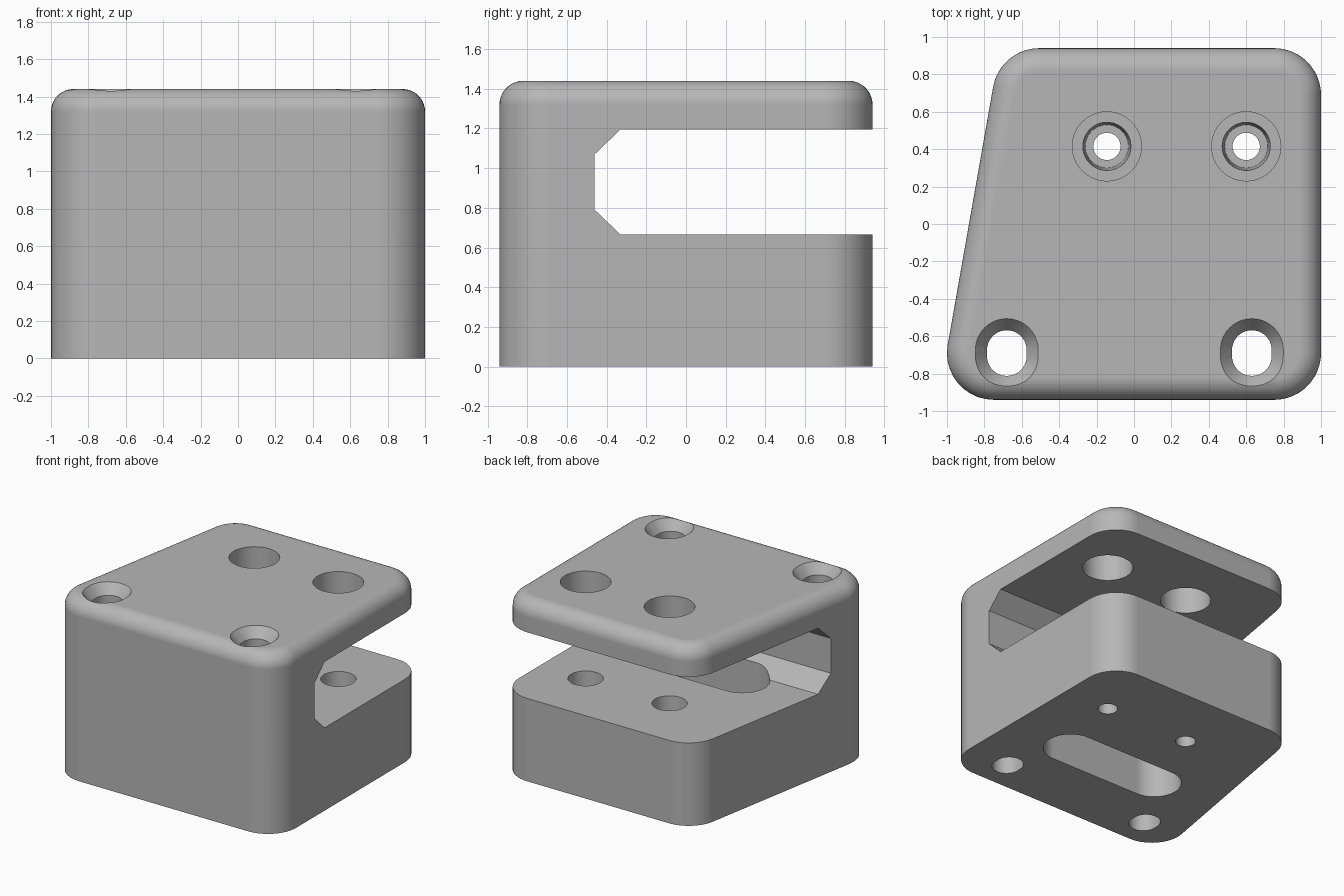
import bpy, bmesh, math

if "Cube" in bpy.data.objects:
    bpy.data.objects.remove(bpy.data.objects["Cube"])

grey = bpy.data.materials.new("plain grey")
grey.diffuse_color = (0.47, 0.47, 0.47, 1)
grey.use_nodes = True
grey.node_tree.nodes["Principled BSDF"].inputs["Base Color"].default_value = grey.diffuse_color


def ring(arcs, r, z):
    """Closed loop of points from arcs (cx, cy, start deg, end deg, steps) of radius r."""
    pts = []
    for cx, cy, a0, a1, n in arcs:
        for i in range(n + 1):
            a = math.radians(a0 + (a1 - a0) * i / n)
            pts.append((cx + r * math.cos(a), cy + r * math.sin(a), z))
    return pts


def loft(name, rings):
    """Solid skinned through equal-length rings, capped at both ends."""
    bm = bmesh.new()
    loops = [[bm.verts.new(p) for p in pts] for pts in rings]
    for lo, hi in zip(loops, loops[1:]):
        for i in range(len(lo)):
            j = (i + 1) % len(lo)
            bm.faces.new((lo[i], lo[j], hi[j], hi[i]))
    bm.faces.new(loops[0][::-1])
    bm.faces.new(loops[-1])
    bmesh.ops.remove_doubles(bm, verts=bm.verts, dist=1e-5)
    bmesh.ops.recalc_face_normals(bm, faces=bm.faces)
    me = bpy.data.meshes.new(name)
    bm.to_mesh(me)
    bm.free()
    me.materials.append(grey)
    ob = bpy.data.objects.new(name, me)
    bpy.context.collection.objects.link(ob)
    return ob


def hole(name, x, y, sections, sx=0, sy=0):
    """Round or oblong hole cutter from (radius, z) sections."""
    if sx:
        arcs = [(x + sx, y, -90, 90, 20), (x - sx, y, 90, 270, 20)]
    else:
        arcs = [(x, y + sy, 0, 180, 20), (x, y - sy, 180, 360, 20)]
    return loft(name, [ring(arcs, r, z) for r, z in sections])


# Block with one slanted side, rounded corners and a rounded top edge
R, H, F = 0.25, 1.44, 0.12
corners = [(0.75, -0.69, -90, 0, 12), (0.75, 0.69, 0, 90, 12),
           (-0.507, 0.69, 90, 170, 10), (-0.75, -0.69, 170, 270, 10)]
levels = [(R, 0)]
for i in range(11):
    a = math.pi / 2 * i / 10
    levels.append((R - F + F * math.cos(a), H - F + F * math.sin(a)))
block = loft("clamp_block", [ring(corners, r, z) for r, z in levels])

# Side slot with chamfered inner corners, open at the back
slot = [(-0.46, 0.79), (-0.46, 1.07), (-0.33, 1.195), (1.2, 1.195),
        (1.2, 0.665), (-0.33, 0.665)]
cutters = [loft("slot_cutter", [[(x, y, z) for y, z in slot] for x in (-1.3, 1.3)])]

# Oblong opening from the underside up into the slot
cutters.append(hole("opening_cutter", 0.04, -0.2, [(0.2, -0.1), (0.2, 0.9)], sx=0.4))

# Stepped screw holes at the back, wide through the upper plate
for x in (-0.145, 0.60):
    cutters.append(hole("screw_hole_cutter", x, 0.415, [
        (0.073, -0.1), (0.073, 0.3), (0.115, 0.3), (0.13, 0.7),
        (0.13, 0.9), (0.185, 0.9), (0.185, 1.6)]))

# Countersunk oblong mounting holes at the front
for x in (-0.68, 0.63):
    cutters.append(hole("mounting_hole_cutter", x, -0.69, [
        (0.106, -0.1), (0.106, H - 0.08), (0.168, H), (0.168, H + 0.1)], sy=0.016))

# Cut everything out of the block
bpy.context.view_layer.objects.active = block
for c in cutters:
    m = block.modifiers.new("cut", 'BOOLEAN')
    m.operation, m.solver, m.object = 'DIFFERENCE', 'EXACT', c
    bpy.ops.object.modifier_apply(modifier=m.name)
    bpy.data.objects.remove(c)

# Smooth curved walls, crisp edges
bpy.ops.object.select_all(action='DESELECT')
block.select_set(True)
bpy.ops.object.shade_smooth_by_angle(angle=math.radians(25))
w = block.modifiers.new("even_shading", 'WEIGHTED_NORMAL')
w.keep_sharp = True
